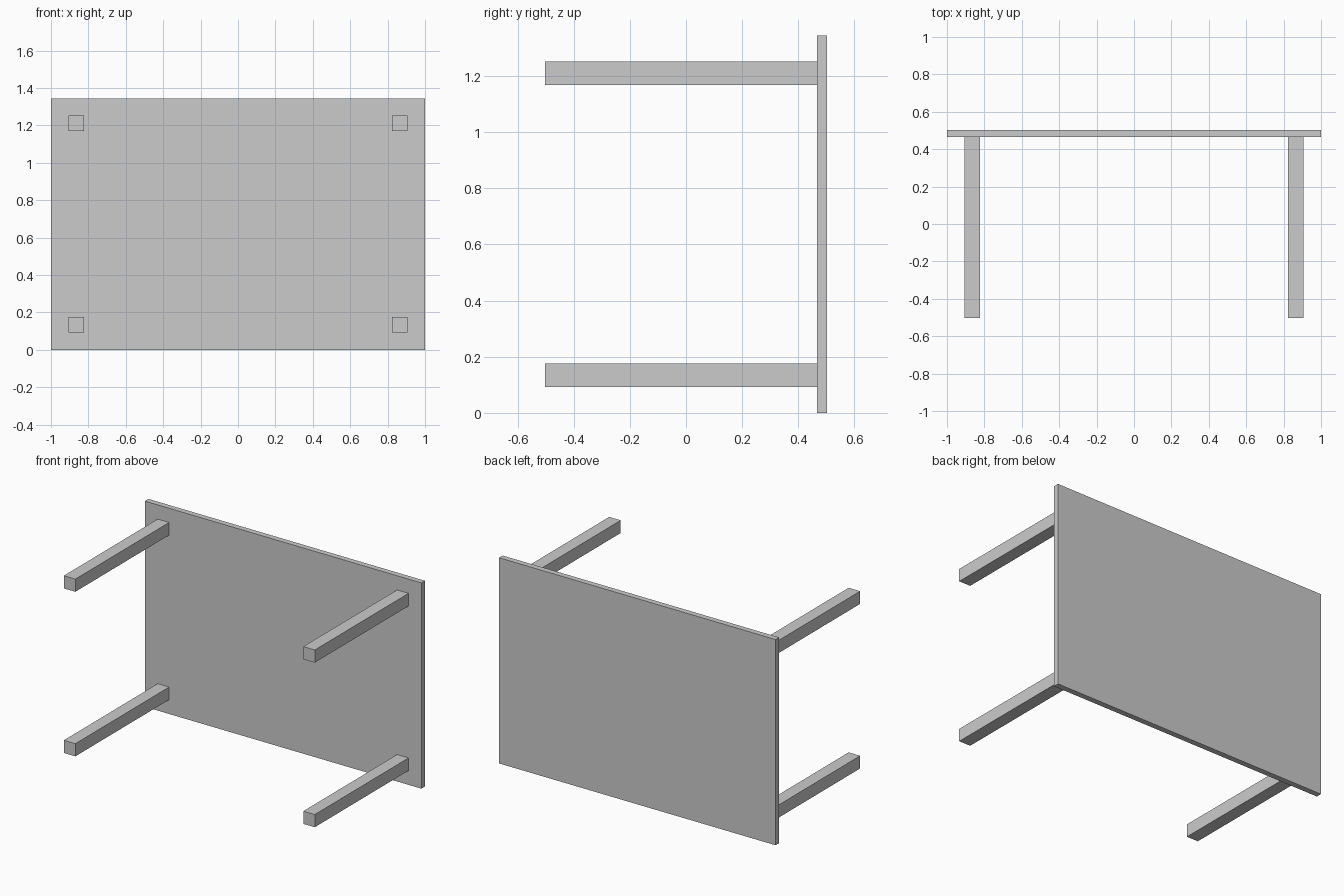
import bpy

cube = bpy.data.objects.get("Cube")
if cube:
    bpy.data.objects.remove(cube, do_unlink=True)

# Single plain grey for the whole table
grey = bpy.data.materials.new("plain grey")
grey.use_nodes = True
colour = (0.6, 0.6, 0.6, 1)
grey.diffuse_color = colour
grey.node_tree.nodes["Principled BSDF"].inputs["Base Color"].default_value = colour

HEIGHT = 1.345
FRONT, BACK = -0.503, 0.503
TOP_THICK = 0.037
LEG = 0.083
LEG_X, LEG_Z = 0.866, 0.538   # leg offsets from the panel centre


def box(name, centre, size):
    bpy.ops.mesh.primitive_cube_add(size=1, location=centre)
    obj = bpy.context.object
    obj.name = name
    obj.scale = size
    bpy.ops.object.transform_apply(location=False, rotation=False, scale=True)
    obj.data.materials.append(grey)
    return obj


# Table top, standing on its long edge
box("table_top", (0, BACK - TOP_THICK / 2, HEIGHT / 2), (2, TOP_THICK, HEIGHT))

# Four square legs pointing forward
inner = BACK - TOP_THICK
for side, sx in (("left", 1), ("right", -1)):
    for level, sz in (("upper", 1), ("lower", -1)):
        box(f"{level}_{side}_leg",
            (sx * LEG_X, (FRONT + inner) / 2, HEIGHT / 2 + sz * LEG_Z),
            (LEG, inner - FRONT, LEG))
